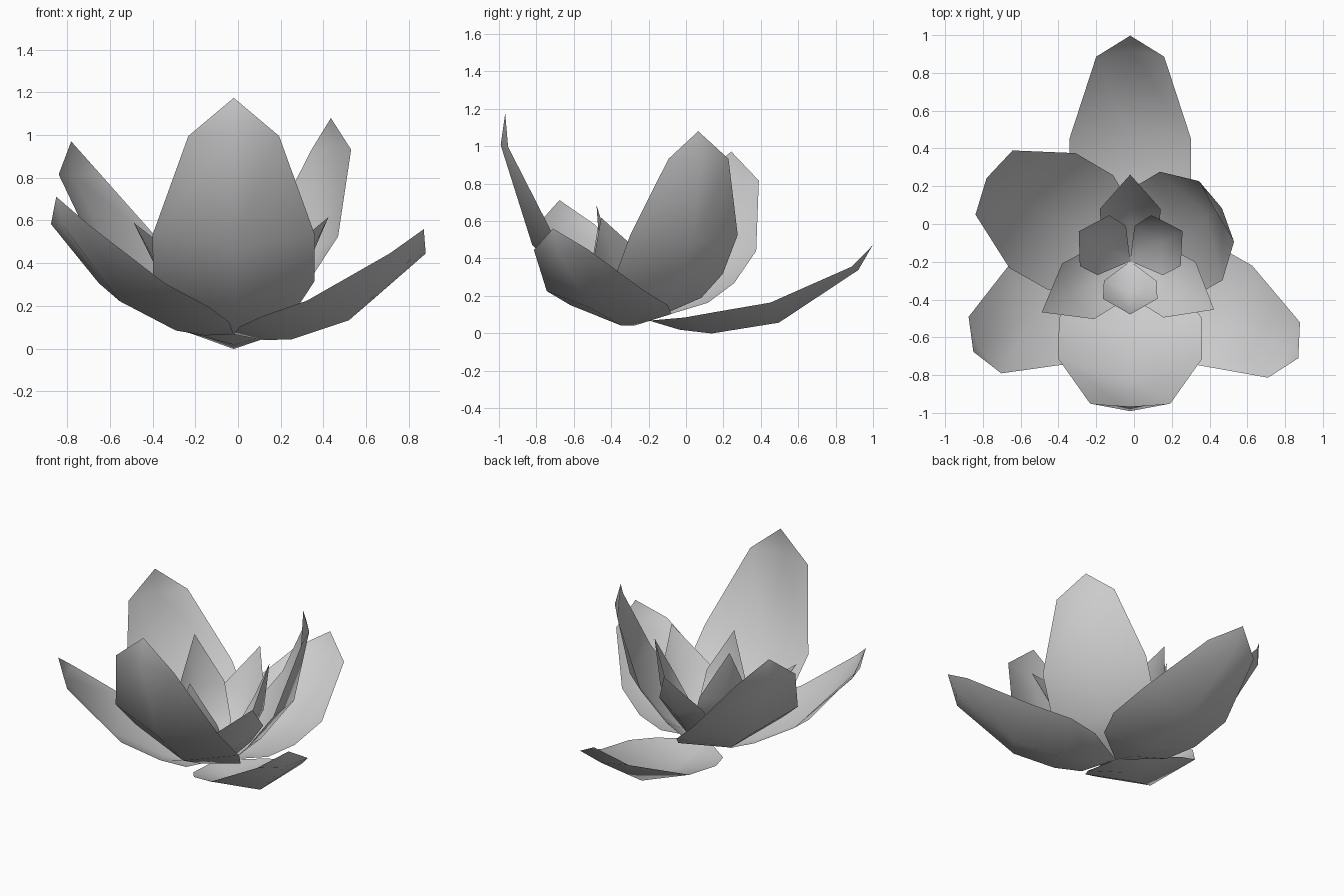
import bpy
import bmesh
from math import radians
from mathutils import Matrix, Vector

old = bpy.data.objects.get("Cube")
if old:
    bpy.data.objects.remove(old, do_unlink=True)

HEART = Vector((-0.02, -0.197, 0.067))  # where every petal is rooted

# One flat grey for the whole flower
grey = bpy.data.materials.new("petal_grey")
grey.use_nodes = True
colour = (0.6, 0.6, 0.6, 1)
grey.diffuse_color = colour
grey.node_tree.nodes["Principled BSDF"].inputs["Base Color"].default_value = colour

# Cross rows: rib distance, rib height, rim distance, rim height, half width
OUTER_ROWS = [(0.16, -0.048, 0.185, 0.016, 0.247),
              (0.33, -0.068, 0.36, 0.047, 0.32),
              (0.685, -0.011, 0.64, 0.095, 0.322),
              (1.105, 0.267, 1.07, 0.285, 0.18)]
OUTER_TIP = (1.18, 0.397)
INNER_ROWS = [(0.20, -0.08, 0.20, 0.0, 0.155),
              (0.44, -0.07, 0.43, 0.0, 0.16)]
INNER_TIP = (0.73, 0.0)


def petal(name, rows, tip, azimuth, pitch, length, width, bow):
    """Cupped petal along +x, raised by pitch, turned to azimuth, bellied by bow."""
    def sag(x, z):
        t = x / tip[0]
        return z - bow * 4 * t * (1 - t)

    bm = bmesh.new()
    root = bm.verts.new((0, 0, 0))
    end = bm.verts.new((tip[0], 0, tip[1]))
    cross = []
    for rib_x, rib_z, rim_x, rim_z, half in rows:
        cross.append([bm.verts.new((rim_x, -half, sag(rim_x, rim_z))),
                      bm.verts.new((rib_x, 0, sag(rib_x, rib_z))),
                      bm.verts.new((rim_x, half, sag(rim_x, rim_z)))])
    for side in (0, 1):
        bm.faces.new((root, cross[0][side], cross[0][side + 1]))
        for a, b in zip(cross, cross[1:]):
            bm.faces.new((a[side], b[side], b[side + 1], a[side + 1]))
        bm.faces.new((cross[-1][side], end, cross[-1][side + 1]))
    bmesh.ops.recalc_face_normals(bm, faces=bm.faces)
    bm.transform(Matrix.Translation(HEART)
                 @ Matrix.Rotation(radians(azimuth), 4, 'Z')
                 @ Matrix.Rotation(radians(-pitch), 4, 'Y')
                 @ Matrix.Diagonal((length, width, length, 1)))
    # Inner face of the cup points up
    bm.normal_update()
    if sum(f.normal.z * f.calc_area() for f in bm.faces) < 0:
        bmesh.ops.reverse_faces(bm, faces=bm.faces)
    for f in bm.faces:
        f.smooth = True
    mesh = bpy.data.meshes.new(name)
    bm.to_mesh(mesh)
    bm.free()
    mesh.materials.append(grey)
    obj = bpy.data.objects.new(name, mesh)
    bpy.context.collection.objects.link(obj)


# Outer ring: azimuth, pitch, length, width, bow
outer = {"front": (-90, 36.6, 1.083, 1.18, 0.035),
         "front_left": (-30, 7, 0.915, 0.94, 0),
         "front_right": (210, 15.3, 0.928, 0.96, 0.003),
         "back": (90, 0, 1.012, 1.0, 0),
         "back_left": (30, 44, 0.916, 1.03, 0.018),
         "back_right": (150, 27.2, 1.012, 1.09, 0.01)}
for side, values in outer.items():
    petal("outer_petal_" + side, OUTER_ROWS, OUTER_TIP, *values)

# Inner ring: azimuth, pitch, length, width, bow
inner = {"front": (-90, 65.5, 0.93, 0.9, 0.04),
         "front_left": (-30, 47, 1.03, 1.06, 0),
         "front_right": (210, 44, 1.03, 1.06, 0),
         "back": (90, 52, 1.02, 1.0, 0.01),
         "back_left": (30, 64, 1.0, 0.97, 0.035),
         "back_right": (150, 66, 1.06, 0.97, 0.035)}
for side, values in inner.items():
    petal("inner_petal_" + side, INNER_ROWS, INNER_TIP, *values)
